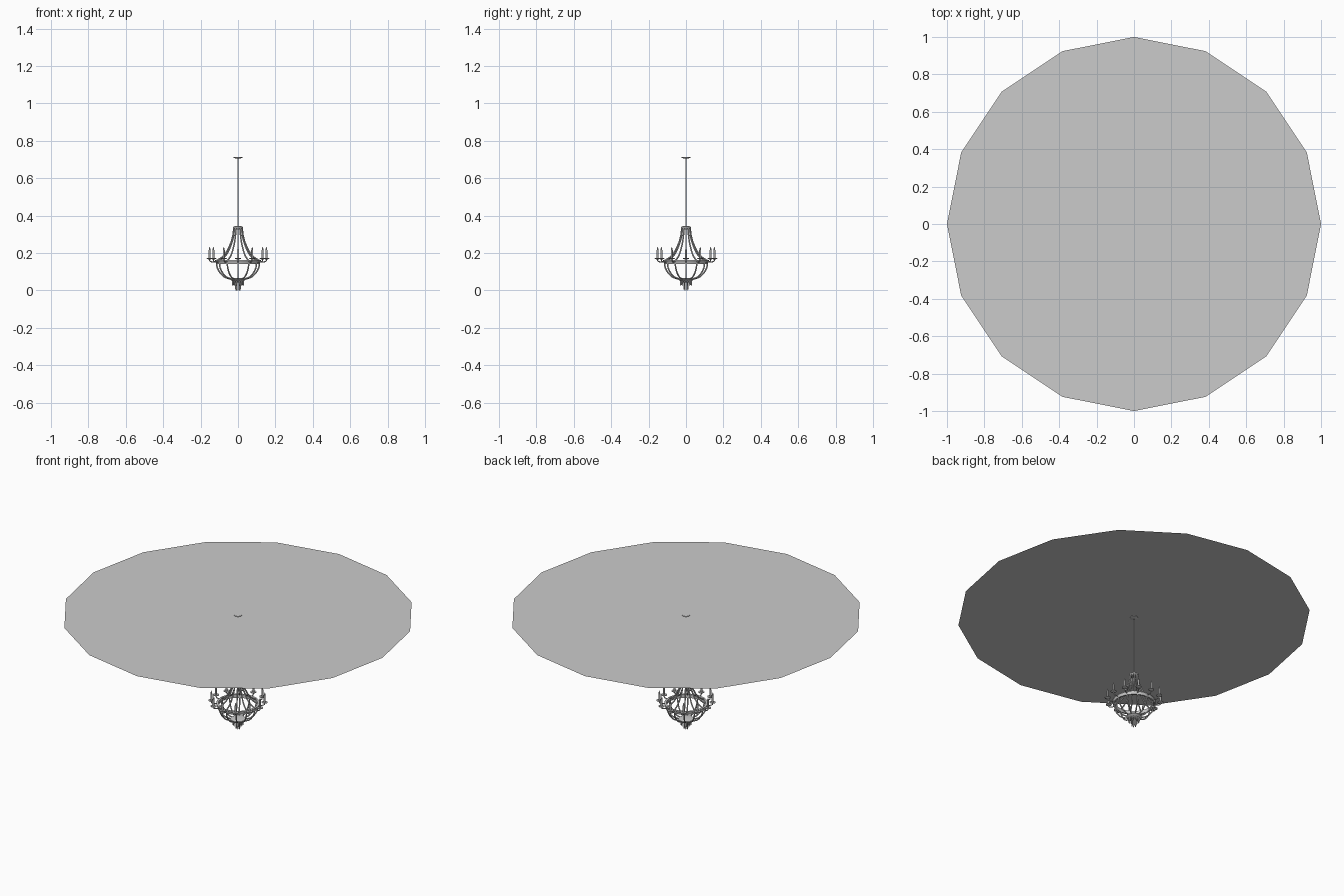
import bpy, bmesh, math
from mathutils import Vector

if "Cube" in bpy.data.objects:
    bpy.data.objects.remove(bpy.data.objects["Cube"])

N = 12  # repeats around the axis


def finish(name, bm, smooth=True):
    bmesh.ops.recalc_face_normals(bm, faces=bm.faces)
    me = bpy.data.meshes.new(name)
    bm.to_mesh(me)
    bm.free()
    ob = bpy.data.objects.new(name, me)
    bpy.context.collection.objects.link(ob)
    if smooth:
        bpy.ops.object.select_all(action='DESELECT')
        ob.select_set(True)
        bpy.context.view_layer.objects.active = ob
        bpy.ops.object.shade_smooth_by_angle(angle=math.radians(40))
    return ob


def revolve(bm, profile, sides, cx=0, cy=0, closed=False):
    """Spin an (r, z) profile about a vertical axis."""
    rings = []
    for r, z in profile:
        rings.append([bm.verts.new((cx + r * math.cos(2 * math.pi * k / sides),
                                    cy + r * math.sin(2 * math.pi * k / sides), z))
                      for k in range(sides)])
    pairs = list(zip(rings, rings[1:]))
    if closed:
        pairs.append((rings[-1], rings[0]))
    for a, b in pairs:
        for k in range(sides):
            j = (k + 1) % sides
            bm.faces.new((a[k], a[j], b[j], b[k]))
    if not closed:
        bm.faces.new(rings[0])
        bm.faces.new(rings[-1])


def smooth_path(pts, steps=4):
    """Catmull-Rom through (r, z) points."""
    p = [Vector(q) for q in pts]
    p = [2 * p[0] - p[1]] + p + [2 * p[-1] - p[-2]]
    out = []
    for a, b, c, d in zip(p, p[1:], p[2:], p[3:]):
        for s in range(steps):
            t = s / steps
            out.append(0.5 * (2 * b + (c - a) * t + (2 * a - 5 * b + 4 * c - d) * t * t
                              + (3 * b - a - 3 * c + d) * t ** 3))
    return out + [p[-2]]


def arms(name, pts, width, depth, count=N):
    """Sweep an oval section along a radial path, repeated round the axis."""
    bm = bmesh.new()
    path = smooth_path(pts)
    for i in range(count):
        ang = 2 * math.pi * i / count
        rad = Vector((math.cos(ang), math.sin(ang), 0))
        tan = Vector((-math.sin(ang), math.cos(ang), 0))
        up = Vector((0, 0, 1))
        rings = []
        for k, q in enumerate(path):
            d = (path[min(k + 1, len(path) - 1)] - path[max(k - 1, 0)]).normalized()
            nrm = rad * -d.y + up * d.x
            rings.append([bm.verts.new(rad * q.x + up * q.y
                                       + tan * width * math.cos(math.pi * s / 4)
                                       + nrm * depth * math.sin(math.pi * s / 4))
                          for s in range(8)])
        for a, b in zip(rings, rings[1:]):
            for s in range(8):
                j = (s + 1) % 8
                bm.faces.new((a[s], a[j], b[j], b[s]))
        bm.faces.new(rings[0])
        bm.faces.new(rings[-1])
    return finish(name, bm)


def turned(name, profile, sides=32, closed=False, places=((0, 0),)):
    bm = bmesh.new()
    for x, y in places:
        revolve(bm, profile, sides, x, y, closed)
    return finish(name, bm)


def around(radius, count=N, offset=0):
    return [(radius * math.cos(2 * math.pi * (i + offset) / count),
             radius * math.sin(2 * math.pi * (i + offset) / count)) for i in range(count)]


# ceiling disc: single flat 16-gon
bm = bmesh.new()
bmesh.ops.create_circle(bm, cap_ends=True, segments=16, radius=1)
for v in bm.verts:
    v.co.z = 0.711
ceiling = finish("ceiling_disc", bm, smooth=False)
if ceiling.data.polygons[0].normal.z < 0:
    ceiling.data.flip_normals()

# canopy, rod and upper hub
turned("canopy", [(0.023, 0.714), (0.023, 0.708), (0.006, 0.704)], 16)
turned("rod", [(0.003, 0.335), (0.003, 0.711)], 8)
turned("top_hub", [(0.018, 0.325), (0.027, 0.33), (0.027, 0.338), (0.02, 0.343)], 24)

# main hoop with rim
turned("main_hoop", [(0.110, 0.142), (0.118, 0.142), (0.120, 0.155),
                     (0.123, 0.158), (0.123, 0.163), (0.110, 0.163)], 48, True)

# frame arms above and below the hoop
arms("upper_arm", [(0.023, 0.335), (0.026, 0.30), (0.038, 0.255), (0.062, 0.205),
                   (0.085, 0.178), (0.114, 0.160)], 0.004, 0.004)
arms("lower_arm", [(0.115, 0.150), (0.110, 0.120), (0.092, 0.090), (0.068, 0.070),
                   (0.036, 0.060)], 0.004, 0.004)

# bottom bowl
turned("bottom_bowl", [(0.030, 0.066), (0.044, 0.064), (0.044, 0.059),
                       (0.028, 0.048), (0.012, 0.042)], 24)

# hanging drops in two tiers
turned("outer_drop", [(0.002, 0.056), (0.004, 0.05), (0.004, 0.032), (0.001, 0.024)],
       6, places=around(0.029, N, 0.5))
turned("inner_drop", [(0.003, 0.05), (0.004, 0.04), (0.004, 0.008), (0.002, 0.0)],
       6, places=around(0.011, 6))

# candle brackets, pans and candles
arms("candle_bracket", [(0.118, 0.154), (0.135, 0.152), (0.150, 0.157), (0.152, 0.170)],
     0.003, 0.003)
spots = around(0.152)
turned("drip_pan", [(0.006, 0.166), (0.017, 0.170), (0.017, 0.174), (0.006, 0.173)],
       12, places=spots)
turned("candle", [(0.0055, 0.172), (0.0055, 0.215)], 10, places=spots)
turned("candle_flame", [(0.003, 0.214), (0.0045, 0.219), (0.003, 0.226), (0.0006, 0.233)],
       8, places=spots)
